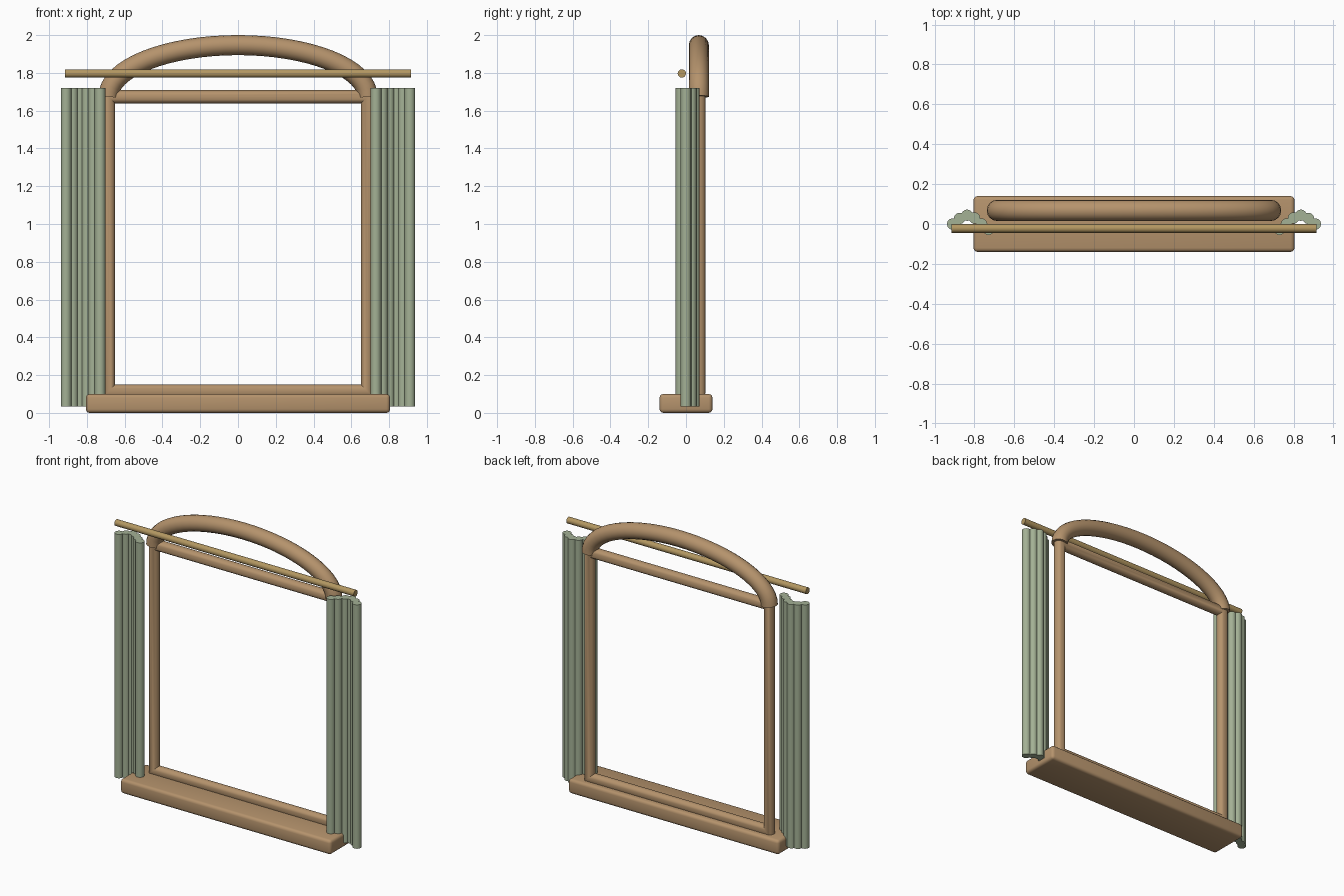
import bpy, bmesh
from math import sin, cos, pi, radians, atan2
from mathutils import Vector

if "Cube" in bpy.data.objects:
    bpy.data.objects.remove(bpy.data.objects["Cube"])


def material(name, rgb):
    m = bpy.data.materials.new(name)
    m.diffuse_color = (*rgb, 1)
    m.use_nodes = True
    m.node_tree.nodes["Principled BSDF"].inputs["Base Color"].default_value = m.diffuse_color
    return m


wood = material("wood", (0.46, 0.29, 0.15))
brass = material("brass", (0.45, 0.31, 0.12))
cloth = material("cloth", (0.37, 0.44, 0.30))


def finish(name, bm, mat, angle=35):
    bmesh.ops.recalc_face_normals(bm, faces=bm.faces)
    me = bpy.data.meshes.new(name)
    bm.to_mesh(me)
    bm.free()
    me.materials.append(mat)
    ob = bpy.data.objects.new(name, me)
    bpy.context.collection.objects.link(ob)
    bpy.ops.object.select_all(action='DESELECT')
    bpy.context.view_layer.objects.active = ob
    ob.select_set(True)
    bpy.ops.object.shade_smooth_by_angle(angle=radians(angle))
    return ob


def tube(name, path, y, r, mat, closed=False, sides=16):
    """Round bar swept along an (x, z) path with mitred corners."""
    bm = bmesh.new()
    pts = [Vector(p) for p in path]
    n = len(pts)
    rings = []
    for i, p in enumerate(pts):
        a = (p - pts[i - 1]).normalized() if closed or i > 0 else None
        b = (pts[(i + 1) % n] - p).normalized() if closed or i < n - 1 else None
        a, b = a or b, b or a
        t = (a + b).normalized()
        nor = Vector((-t.y, t.x)) / t.dot(a)
        ring = []
        for k in range(sides):
            w = 2 * pi * k / sides
            q = p + nor * r * cos(w)
            ring.append(bm.verts.new((q.x, y + r * sin(w), q.y)))
        rings.append(ring)
    for i in range(n if closed else n - 1):
        r0, r1 = rings[i], rings[(i + 1) % n]
        for k in range(sides):
            j = (k + 1) % sides
            bm.faces.new((r0[k], r0[j], r1[j], r1[k]))
    if not closed:
        bm.faces.new(rings[0])
        bm.faces.new(rings[-1])
    return finish(name, bm, mat)


# sill
bm = bmesh.new()
bmesh.ops.create_cube(bm, size=1)
for v in bm.verts:
    v.co = (v.co.x * 1.61, v.co.y * 0.28, v.co.z * 0.10 + 0.05)
bmesh.ops.bevel(bm, geom=bm.edges[:], offset=0.02, segments=3, profile=0.5, affect='EDGES')
finish("sill", bm, wood)

# window frame and arch
X, Y, LOW, HIGH = 0.686, 0.068, 0.114, 1.674
tube("window_frame", [(-X, LOW), (X, LOW), (X, HIGH), (-X, HIGH)], Y, 0.036, wood, True)
arch = [(-X * cos(pi * i / 32), HIGH + 0.273 * sin(pi * i / 32)) for i in range(33)]
tube("arch", arch, Y, 0.053, wood)

# curtain rod
tube("curtain_rod", [(-0.915, 1.797), (0.915, 1.797)], -0.022, 0.022, brass)

# curtains: outline of a chain of round pleats, extruded upward
R = 0.028
folds = [Vector(p) for p in ((0.91, 0), (0.875, 0.028), (0.837, 0.044),
                             (0.80, 0.03), (0.765, 0), (0.73, -0.027))]


def pleat_outline():
    out = []
    last = len(folds) - 1
    # walk along one side, round the end, and back along the other
    for i in list(range(last + 1)) + list(range(last - 1, 0, -1)):
        out_leg = len(out) == 0 or i == last or not done
        done = i == last or not out_leg
        d = folds[min(i + 1, last)] - folds[max(i - 1, 0)]
        mid = atan2(d.y, d.x) + (pi / 2 if out_leg else -pi / 2)
        span = pi / 2
        if i in (0, last):
            mid, span = atan2(d.y, d.x) + (pi if i == 0 else 0), pi
        for k in range(25):
            w = mid + span - 2 * span * k / 24
            p = folds[i] + Vector((cos(w), sin(w))) * R
            if all((p - c).length > R for c in folds if c != folds[i]):
                out.append(p)
    return out


outline = pleat_outline()
for side, sx in (("left", -1), ("right", 1)):
    bm = bmesh.new()
    rings = [[bm.verts.new((sx * p.x, p.y, z)) for p in outline] for z in (0.035, 1.72)]
    n = len(outline)
    for k in range(n):
        j = (k + 1) % n
        bm.faces.new((rings[0][k], rings[0][j], rings[1][j], rings[1][k]))
    for ring in rings:
        bm.faces.new(ring)
    finish(side + "_curtain", bm, cloth)
